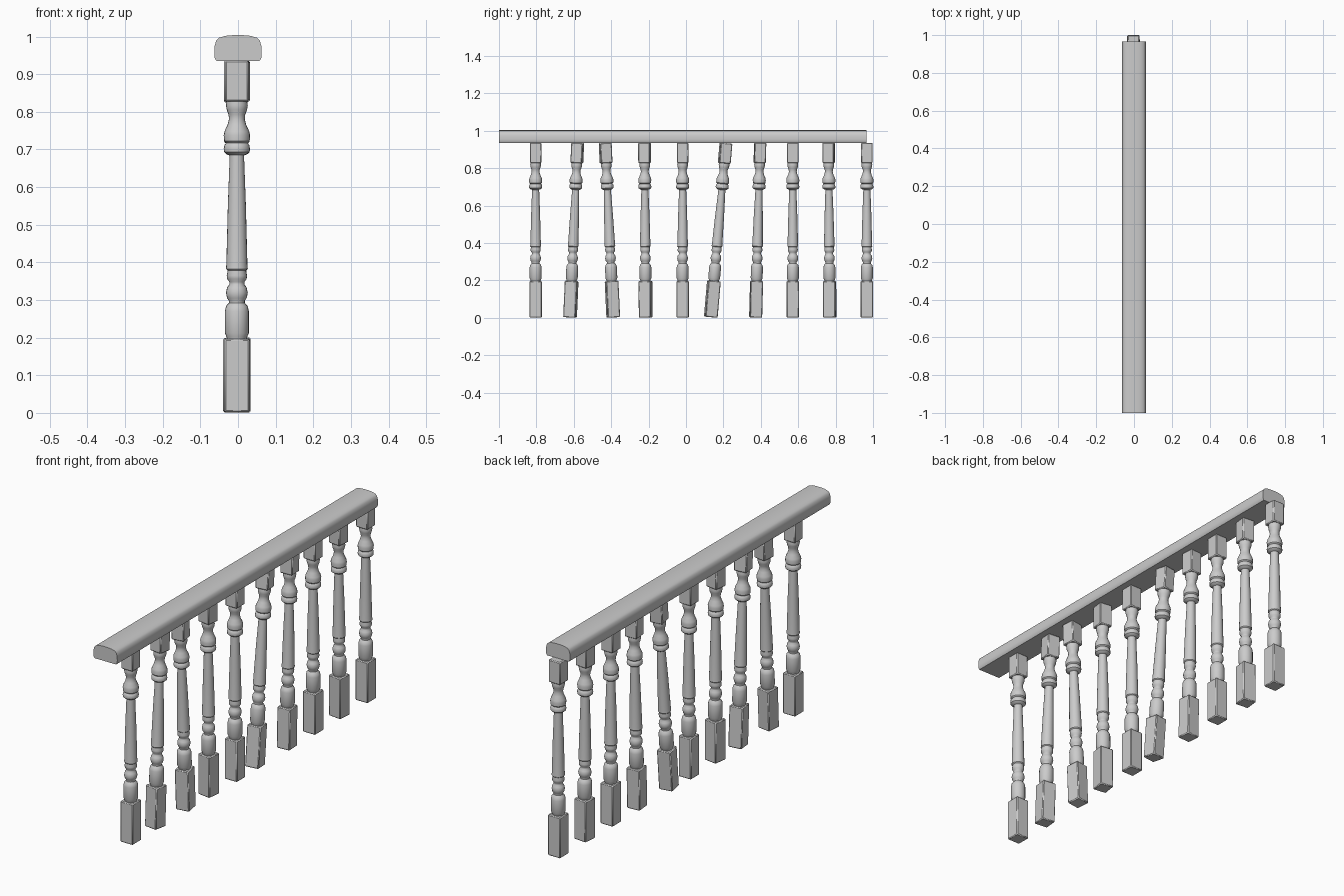
import bpy, bmesh, math
from mathutils import Matrix, Vector

if "Cube" in bpy.data.objects:
    bpy.data.objects.remove(bpy.data.objects["Cube"])


def finish(name, bm, angle=None):
    bmesh.ops.recalc_face_normals(bm, faces=bm.faces)
    me = bpy.data.meshes.new(name)
    bm.to_mesh(me)
    bm.free()
    ob = bpy.data.objects.new(name, me)
    bpy.context.collection.objects.link(ob)
    if angle:
        bpy.ops.object.select_all(action='DESELECT')
        ob.select_set(True)
        bpy.context.view_layer.objects.active = ob
        bpy.ops.object.shade_smooth_by_angle(angle=math.radians(angle))
    return ob


def block(bm, w, z0, z1):
    """Square block with softened edges."""
    tmp = bmesh.new()
    bmesh.ops.create_cube(tmp, size=1, matrix=Matrix.Translation((0, 0, (z0 + z1) / 2))
                          @ Matrix.Diagonal((w, w, z1 - z0, 1)))
    bmesh.ops.bevel(tmp, geom=tmp.edges[:], offset=0.004, segments=1, affect='EDGES')
    me = bpy.data.meshes.new("tmp")
    tmp.to_mesh(me)
    tmp.free()
    bm.from_mesh(me)
    bpy.data.meshes.remove(me)


def lathe(bm, profile, n=20):
    rings = [[bm.verts.new((r * math.cos(2 * math.pi * i / n), r * math.sin(2 * math.pi * i / n), z))
              for i in range(n)] for r, z in profile]
    for a, b in zip(rings, rings[1:]):
        for i in range(n):
            j = (i + 1) % n
            bm.faces.new((a[i], a[j], b[j], b[i]))


# turned profile (radius, height) between the square blocks
TURNED = [(.025, .19), (.028, .203), (.032, .212), (.032, .27), (.029, .283), (.021, .292),
          (.021, .298), (.026, .305), (.029, .319), (.026, .333), (.020, .341), (.020, .348),
          (.026, .356), (.027, .365), (.025, .375), (.025, .379), (.029, .383), (.028, .395),
          (.024, .55), (.019, .685), (.027, .688), (.034, .694), (.035, .702), (.033, .712),
          (.029, .717), (.034, .722), (.035, .738), (.033, .748), (.025, .765), (.021, .78),
          (.022, .793), (.027, .806), (.029, .818), (.026, .835)]

# balusters: y at foot, y at head, twist in degrees
BALUSTERS = [(-.804, -.804, 0), (-.617, -.582, -8), (-.392, -.429, 8), (-.216, -.221, -8),
             (-.018, -.018, 0), (.138, .208, 8), (.374, .395, 4), (.571, .571, 0),
             (.768, .763, -6), (.967, .967, 0)]
for k, (y0, y1, twist) in enumerate(BALUSTERS):
    bm = bmesh.new()
    block(bm, .066, 0.002, .197)
    lathe(bm, TURNED)
    block(bm, .062, .828, .936)
    ob = finish(f"baluster_{k + 1}", bm, 40)
    lean = math.atan2(y1 - y0, .80)
    pivot = Vector((-.003, (y0 + y1) / 2, .468))
    ob.matrix_world = (Matrix.Translation(pivot) @ Matrix.Rotation(-lean, 4, 'X')
                       @ Matrix.Rotation(math.radians(twist), 4, 'Z')
                       @ Matrix.Translation((0, 0, -.468)))

# handrail: half section mirrored, extruded along y
half = [(.057, .935), (.062, .943), (.063, .955), (.062, .975), (.058, .990),
        (.050, .997), (.034, 1.002), (.012, 1.004)]
section = half + [(-x, z) for x, z in reversed(half)]
bm = bmesh.new()
face = bm.faces.new([bm.verts.new((x, -1, z)) for x, z in section])
ext = bmesh.ops.extrude_face_region(bm, geom=[face], use_keep_orig=True)
bmesh.ops.translate(bm, vec=(0, 1.965, 0),
                    verts=[g for g in ext["geom"] if isinstance(g, bmesh.types.BMVert)])
finish("handrail", bm, 40)
